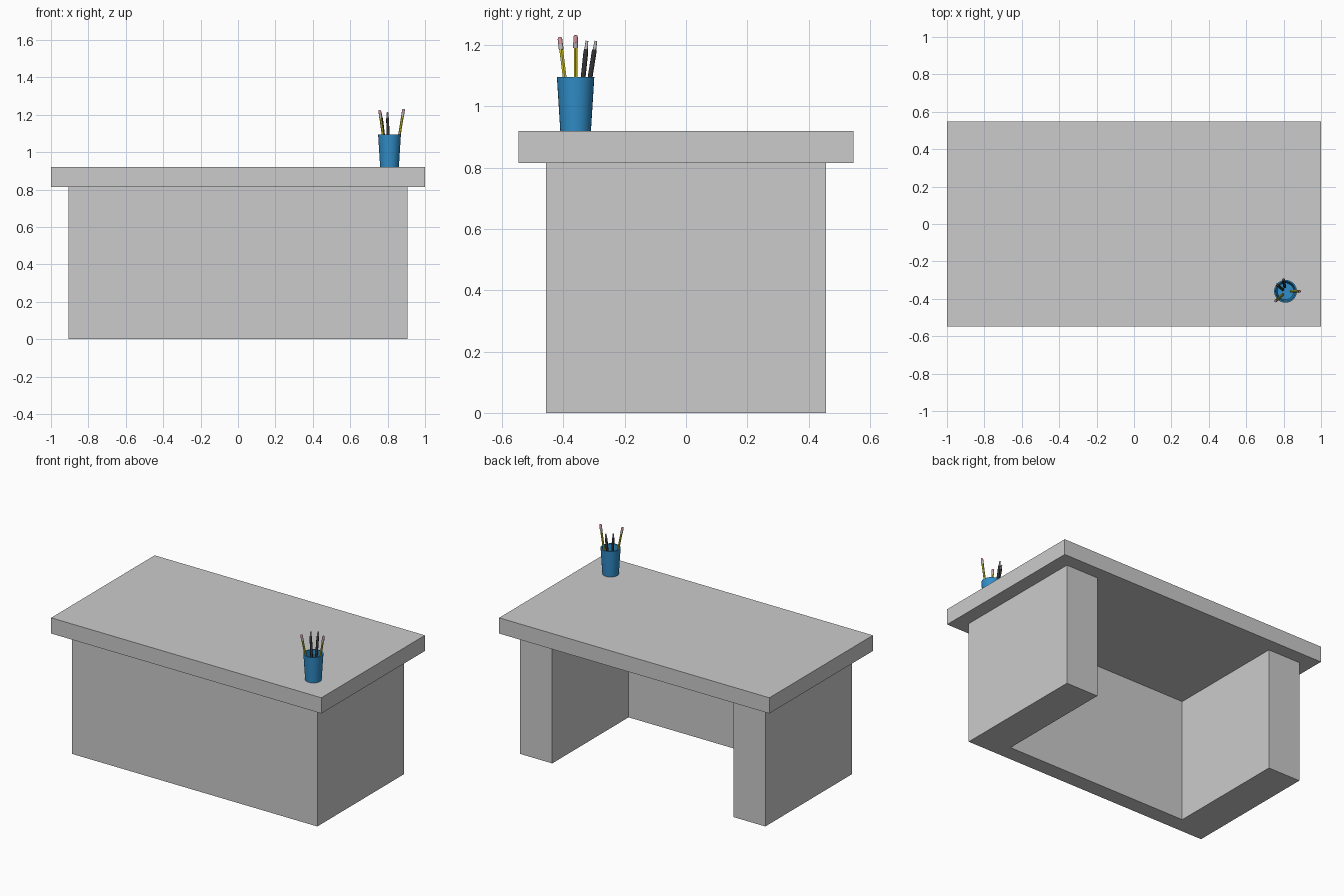
import bpy, bmesh, math
from mathutils import Vector

if "Cube" in bpy.data.objects:
    bpy.data.objects.remove(bpy.data.objects["Cube"])


def material(name, rgb):
    m = bpy.data.materials.new(name)
    m.diffuse_color = (*rgb, 1)
    m.use_nodes = True
    m.node_tree.nodes["Principled BSDF"].inputs["Base Color"].default_value = m.diffuse_color
    return m


def finish(name, bm, mat=None, smooth=False):
    bmesh.ops.recalc_face_normals(bm, faces=bm.faces)
    me = bpy.data.meshes.new(name)
    bm.to_mesh(me)
    bm.free()
    ob = bpy.data.objects.new(name, me)
    bpy.context.collection.objects.link(ob)
    if mat:
        me.materials.append(mat)
    if smooth:
        bpy.context.view_layer.objects.active = ob
        ob.select_set(True)
        bpy.ops.object.shade_smooth_by_angle(angle=math.radians(40))
        ob.select_set(False)
    return ob


def prism(name, outline, z0, z1):
    bm = bmesh.new()
    face = bm.faces.new([bm.verts.new((x, y, z0)) for x, y in outline])
    res = bmesh.ops.extrude_face_region(bm, geom=[face], use_keep_orig=True)
    top = [g for g in res["geom"] if isinstance(g, bmesh.types.BMVert)]
    bmesh.ops.translate(bm, verts=top, vec=(0, 0, z1 - z0))
    return finish(name, bm)


def lathe(name, profile, sides, base, axis, mat):
    """Revolve (radius, height) pairs around an axis starting at base; radius 0 closes an end."""
    bm = bmesh.new()
    turn = Vector((0, 0, 1)).rotation_difference(axis)
    rings = []
    for r, h in profile:
        n = sides if r > 0 else 1
        rings.append([bm.verts.new(base + turn @ Vector((
            r * math.cos(2 * math.pi * i / n), r * math.sin(2 * math.pi * i / n), h)))
            for i in range(n)])
    for a, b in zip(rings, rings[1:]):
        for i in range(sides):
            j = (i + 1) % sides
            if len(a) == 1:
                bm.faces.new((a[0], b[i], b[j]))
            elif len(b) == 1:
                bm.faces.new((a[i], a[j], b[0]))
            else:
                bm.faces.new((a[i], a[j], b[j], b[i]))
    return finish(name, bm, mat, sides > 8)


blue = material("cup_blue", (0.03, 0.27, 0.58))
yellow = material("pencil_yellow", (0.65, 0.58, 0.03))
pink = material("eraser_pink", (0.65, 0.3, 0.33))
metal = material("metal_grey", (0.5, 0.5, 0.5))
dark = material("pen_dark", (0.03, 0.03, 0.03))

# Desk top
prism("desk_top", [(-1, -.547), (1, -.547), (1, .547), (-1, .547)], .815, .92)

# U-shaped body: two pedestals joined by the front panel
half = [(.907, -.457), (.907, .457), (.67, .457), (.67, -.35)]
prism("desk_body", half + [(-x, y) for x, y in reversed(half)], 0, .815)

# Hollow tapered cup
up = Vector((0, 0, 1))
lathe("pencil_cup", [(0, 0), (.05, 0), (.061, .175), (.053, .175), (.044, .012), (0, .012)],
      32, Vector((.81, -.36, .92)), up, blue)

# Pencils with ferrule and eraser: base point, tip point
pencils = [((.797, -.376, .935), (.757, -.412, 1.226)),
           ((.837, -.36, .935), (.886, -.36, 1.232))]
for k, (a, b) in enumerate(pencils, 1):
    a, b = Vector(a), Vector(b)
    L, axis = (b - a).length, (b - a).normalized()
    lathe(f"pencil_{k}_shaft", [(0, 0), (.007, .02), (.007, L - .042), (0, L - .042)],
          6, a, axis, yellow)
    lathe(f"pencil_{k}_ferrule", [(0, L - .042), (.0078, L - .042), (.0078, L - .024), (0, L - .024)],
          12, a, axis, metal)
    lathe(f"pencil_{k}_eraser", [(0, L - .024), (.0075, L - .024), (.0075, L - .007),
                                 (.005, L - .001), (0, L)], 12, a, axis, pink)

# Dark pens with metal ends
pens = [((.806, -.338, .935), (.799, -.294, 1.213)),
        ((.797, -.352, .935), (.763, -.323, 1.213))]
for k, (a, b) in enumerate(pens, 1):
    a, b = Vector(a), Vector(b)
    L, axis = (b - a).length, (b - a).normalized()
    lathe(f"pen_{k}_barrel", [(0, 0), (.005, .005), (.0078, .02), (.0078, L - .035), (.006, L - .028),
                              (0, L - .028)], 12, a, axis, dark)
    lathe(f"pen_{k}_end", [(0, L - .028), (.0055, L - .028), (.0045, L), (0, L)],
          12, a, axis, metal)
